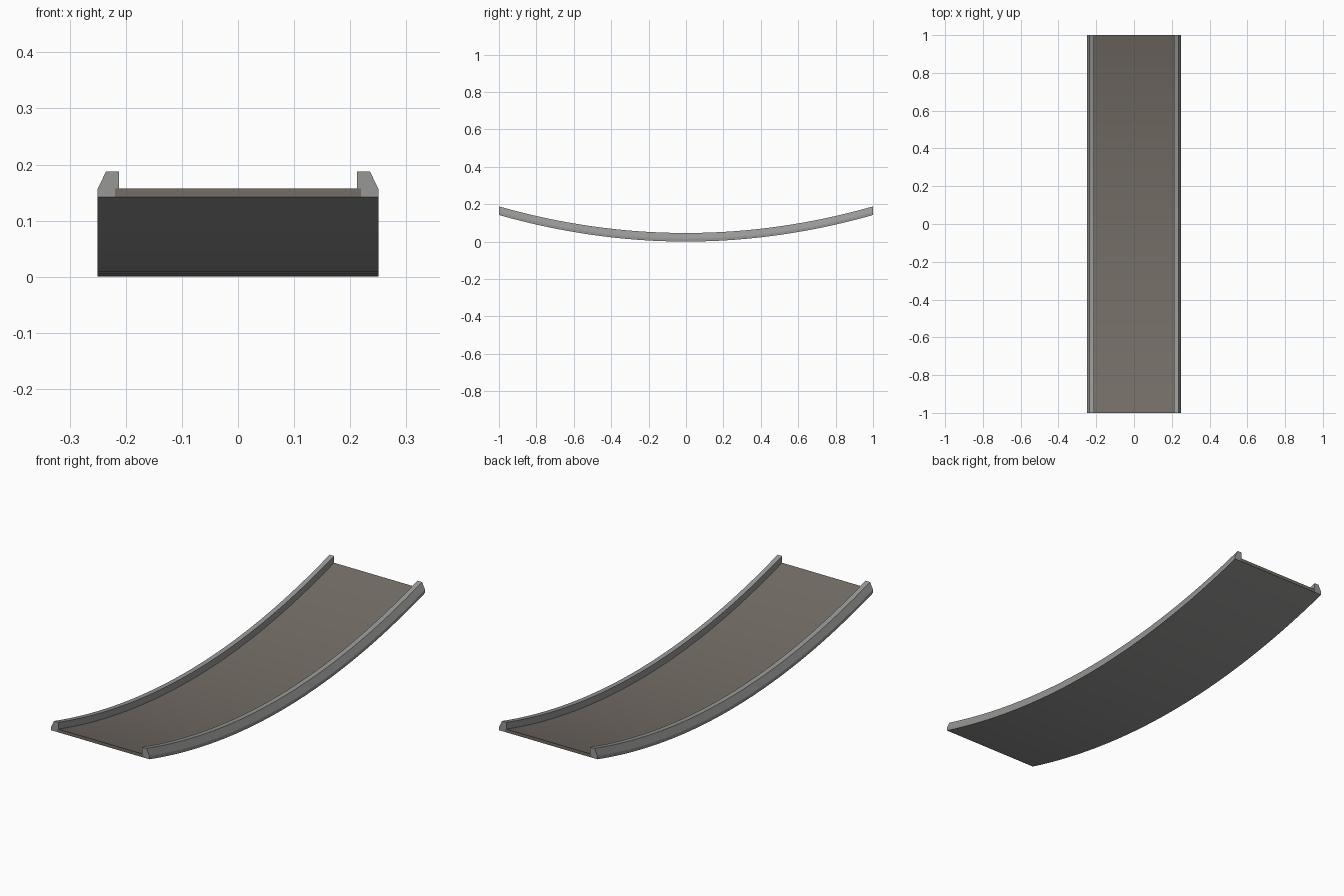
import bpy, bmesh, math

if "Cube" in bpy.data.objects:
    bpy.data.objects.remove(bpy.data.objects["Cube"])

SEGMENTS = 32
SAG = 0.142


def material(name, rgb):
    m = bpy.data.materials.new(name)
    m.diffuse_color = (*rgb, 1)
    m.use_nodes = True
    m.node_tree.nodes["Principled BSDF"].inputs["Base Color"].default_value = m.diffuse_color
    return m


grey = material("grey metal", (0.31, 0.31, 0.305))
brown = material("brown deck", (0.175, 0.153, 0.132))


def sweep(name, profile, mats):
    """Carry an (x, z) profile along the sagging path, with upright ends."""
    bm = bmesh.new()
    rings = []
    for i in range(SEGMENTS + 1):
        y = -1 + 2 * i / SEGMENTS
        rings.append([bm.verts.new((x, y, z + SAG * y * y)) for x, z in profile])
    n = len(profile)
    for a, b in zip(rings, rings[1:]):
        for j in range(n):
            k = (j + 1) % n
            bm.faces.new((a[j], a[k], b[k], b[j]))
    bm.faces.new(rings[0])
    bm.faces.new(rings[-1][::-1])
    bmesh.ops.recalc_face_normals(bm, faces=bm.faces[:])
    # Underside takes the second material where there is one
    for f in bm.faces:
        if len(mats) > 1 and f.normal.z < -0.5:
            f.material_index = 1
    me = bpy.data.meshes.new(name)
    bm.to_mesh(me)
    bm.free()
    for m in mats:
        me.materials.append(m)
    ob = bpy.data.objects.new(name, me)
    bpy.context.collection.objects.link(ob)
    bpy.ops.object.select_all(action='DESELECT')
    ob.select_set(True)
    bpy.context.view_layer.objects.active = ob
    bpy.ops.object.shade_smooth_by_angle(angle=math.radians(10))
    return ob


# Deck: brown on top and ends, grey underneath
sweep("deck", [(-0.219, 0), (0.219, 0), (0.219, 0.015), (-0.219, 0.015)], [brown, grey])

# Raised side rails with chamfered outer edges
rail = [(0.219, 0), (0.25, 0), (0.25, 0.015), (0.235, 0.046),
        (0.212, 0.046), (0.212, 0.015), (0.219, 0.015)]
for side, s in (("right", 1), ("left", -1)):
    sweep(side + "_rail", [(s * x, z) for x, z in rail], [grey])
